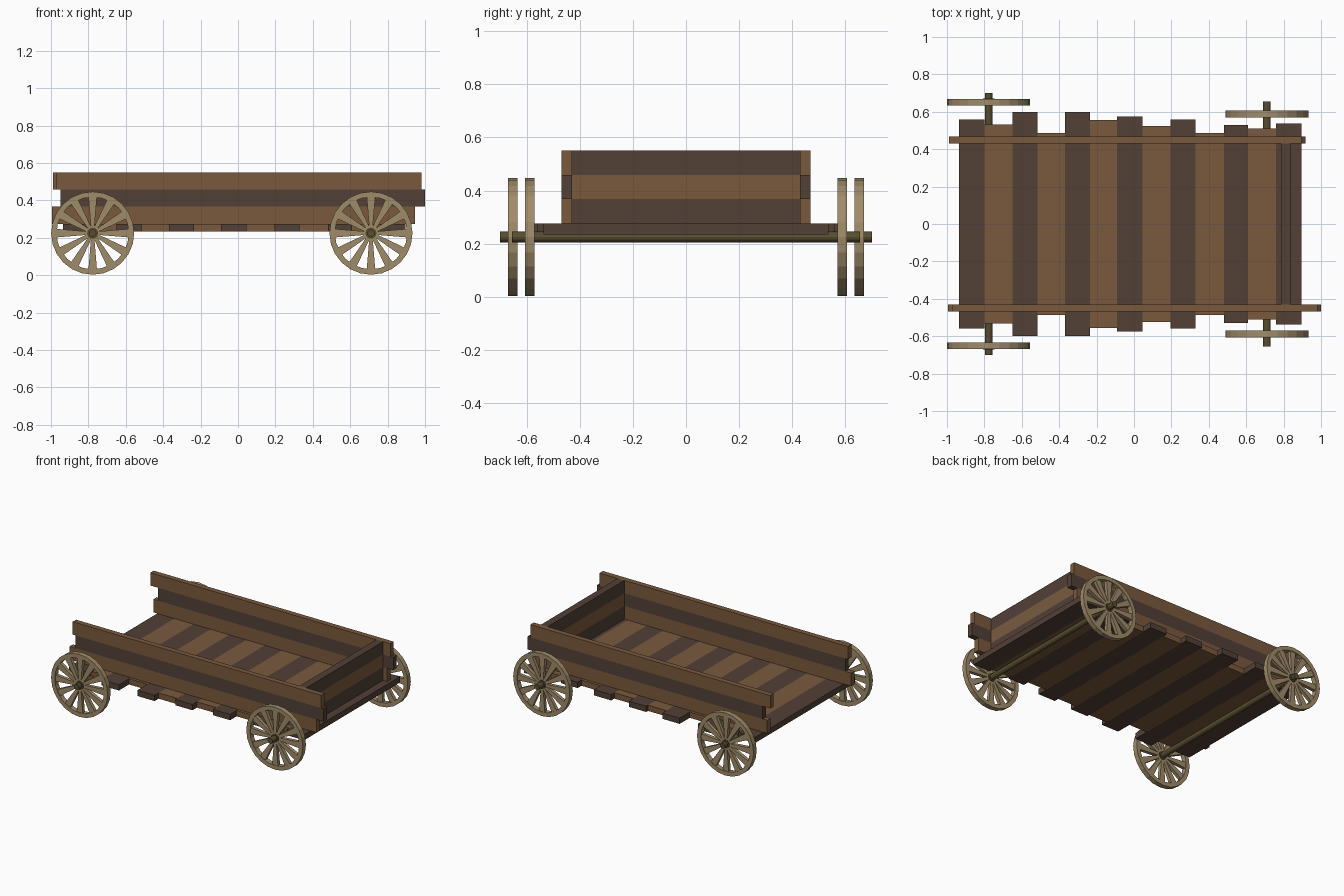
import bpy, bmesh
from math import pi, cos, sin
from mathutils import Matrix, Vector

if "Cube" in bpy.data.objects:
    bpy.data.objects.remove(bpy.data.objects["Cube"])


def material(name, rgb):
    m = bpy.data.materials.new(name)
    m.diffuse_color = (*rgb, 1)
    m.use_nodes = True
    m.node_tree.nodes["Principled BSDF"].inputs["Base Color"].default_value = m.diffuse_color
    return m


LIGHT = material("light_wood", (0.195, 0.102, 0.047))
DARK = material("dark_wood", (0.084, 0.051, 0.037))
WHEEL = material("wheel_wood", (0.352, 0.262, 0.141))
AXLE = material("axle_wood", (0.10, 0.075, 0.03))


def finish(bm, name, mat):
    bmesh.ops.recalc_face_normals(bm, faces=bm.faces[:])
    me = bpy.data.meshes.new(name)
    bm.to_mesh(me)
    bm.free()
    me.materials.append(mat)
    ob = bpy.data.objects.new(name, me)
    bpy.context.collection.objects.link(ob)
    return ob


def box(name, x, y, z, mat):
    bm = bmesh.new()
    bmesh.ops.create_cube(bm, size=1)
    for v in bm.verts:
        v.co = Vector([(r[0] + r[1]) / 2 + c * (r[1] - r[0]) for c, r in zip(v.co, (x, y, z))])
    return finish(bm, name, mat)


def add_rod(bm, r, y0, y1, x, z, sides=12):
    mtx = Matrix.Translation((x, (y0 + y1) / 2, z)) @ Matrix.Rotation(pi / 2, 4, 'X')
    bmesh.ops.create_cone(bm, cap_ends=True, segments=sides, radius1=r, radius2=r,
                          depth=y1 - y0, matrix=mtx)


# Floor planks: alternating widths and uneven half lengths
edges = [-0.935, -0.80, -0.65, -0.515, -0.37, -0.235, -0.09, 0.045, 0.195, 0.33, 0.48, 0.61, 0.76, 0.895]
halves = [0.56, 0.532, 0.60, 0.487, 0.60, 0.555, 0.575, 0.525, 0.56, 0.487, 0.53, 0.51, 0.537]
for i, h in enumerate(halves):
    box("floor_plank", edges[i:i + 2], (-h, h), (0.234, 0.275), LIGHT if i % 2 else DARK)

# Side boards, bottom to top, with staggered ends
levels = [(0.275, 0.368), (0.368, 0.459), (0.459, 0.55)]
front = [(-0.995, 0.945), (-0.95, 1.0), (-0.97, 0.98)]
back = [(-0.965, 0.87), (-0.93, 0.918), (-0.99, 0.895)]
for i, z in enumerate(levels):
    mat = DARK if i == 1 else LIGHT
    box("front_side_board", front[i], (-0.468, -0.43), z, mat)
    box("back_side_board", back[i], (0.43, 0.468), z, mat)
    # End wall boards
    box("end_board", (0.785, 0.838), (-0.43, 0.43), z, LIGHT if i == 1 else DARK)

R, RIN, HZ = 0.222, 0.193, 0.225


def wheel(name, x, y):
    bm = bmesh.new()
    n, t = 24, 0.0175
    # Rim ring
    rings = [[bm.verts.new((x + r * cos(2 * pi * k / n), y + d, HZ + r * sin(2 * pi * k / n)))
              for r, d in ((R, -t), (R, t), (RIN, t), (RIN, -t))] for k in range(n)]
    for k in range(n):
        a, b = rings[k], rings[(k + 1) % n]
        for j in range(4):
            bm.faces.new((a[j], a[(j + 1) % 4], b[(j + 1) % 4], b[j]))
    # Tapered spokes
    for k in range(12):
        ang = 2 * pi * k / 12
        prof = ((0.015, -0.008), (0.197, -0.023), (0.197, 0.023), (0.015, 0.008))
        loops = [[bm.verts.new((x + u * cos(ang) - w * sin(ang), y + d,
                                HZ + u * sin(ang) + w * cos(ang))) for u, w in prof]
                 for d in (-0.012, 0.012)]
        bm.faces.new(loops[0])
        bm.faces.new(loops[1][::-1])
        for j in range(4):
            i = (j + 1) % 4
            bm.faces.new((loops[0][j], loops[0][i], loops[1][i], loops[1][j]))
    finish(bm, name, WHEEL)


# Axles with hubs and wheels
for pos, x, wy, end in (("left", -0.777, 0.652, 0.70), ("right", 0.711, 0.588, 0.655)):
    bm = bmesh.new()
    add_rod(bm, 0.02, -end, end, x, HZ)
    for s in (-1, 1):
        add_rod(bm, 0.03, s * wy - 0.018, s * wy + 0.018, x, HZ)
    finish(bm, pos + "_axle", AXLE)
    for side, s in (("front", -1), ("back", 1)):
        wheel(f"{pos}_{side}_wheel", x, s * wy)
